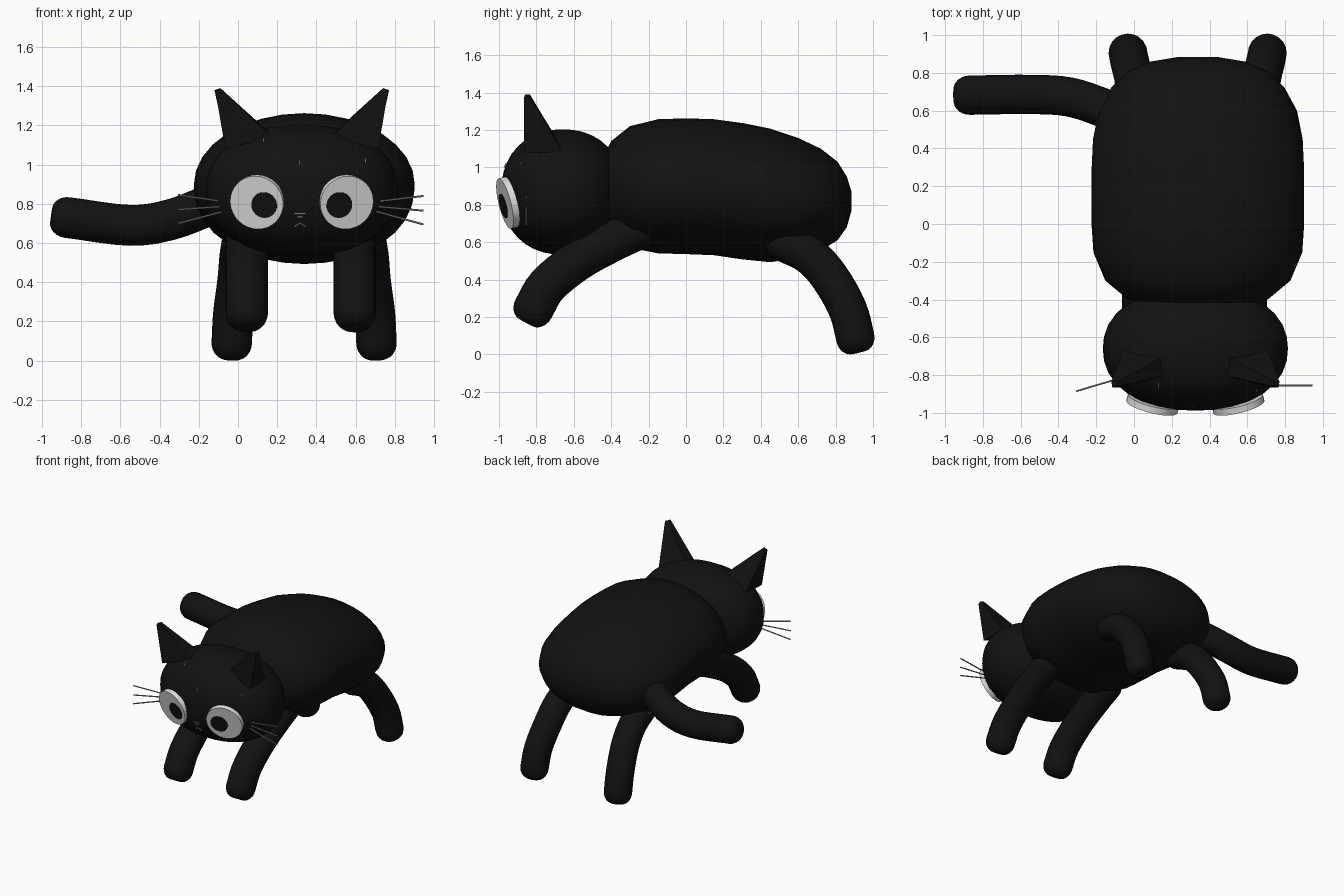
import bpy, bmesh, math
from mathutils import Vector

if "Cube" in bpy.data.objects:
    bpy.data.objects.remove(bpy.data.objects["Cube"])

def material(name, v):
    m = bpy.data.materials.new(name)
    m.diffuse_color = (v, v, v, 1)
    m.use_nodes = True
    m.node_tree.nodes["Principled BSDF"].inputs["Base Color"].default_value = m.diffuse_color
    return m

BLACK = material("black fur", 0.006)
WHITE = material("eye white", 0.75)
GREY = material("whisker grey", 0.35)

def finish(name, bm, mat, angle=50):
    bmesh.ops.recalc_face_normals(bm, faces=bm.faces)
    me = bpy.data.meshes.new(name)
    bm.to_mesh(me)
    bm.free()
    me.materials.append(mat)
    ob = bpy.data.objects.new(name, me)
    bpy.context.collection.objects.link(ob)
    bpy.ops.object.select_all(action='DESELECT')
    ob.select_set(True)
    bpy.context.view_layer.objects.active = ob
    bpy.ops.object.shade_smooth_by_angle(angle=math.radians(angle))
    return ob

def skin(name, rings, mat, angle=50):
    """Join equal rings of points into a closed surface."""
    bm = bmesh.new()
    rows = [[bm.verts.new(p) for p in r] for r in rings]
    n = len(rows[0])
    for a, b in zip(rows, rows[1:]):
        for i in range(n):
            j = (i + 1) % n
            bm.faces.new((a[i], a[j], b[j], b[i]))
    bm.faces.new(rows[0])
    bm.faces.new(rows[-1])
    return finish(name, bm, mat, angle)

def ring(center, u, v, n):
    return [center + u * math.cos(t) + v * math.sin(t)
            for t in (2 * math.pi * i / n for i in range(n))]

def spline(pts, steps=4):
    p = [Vector(q) for q in pts]
    p = [2 * p[0] - p[1]] + p + [2 * p[-1] - p[-2]]
    out = []
    for a, b, c, d in zip(p, p[1:], p[2:], p[3:]):
        for s in range(steps):
            t = s / steps
            out.append(0.5 * (2 * b + (c - a) * t + (2 * a - 5 * b + 4 * c - d) * t * t
                              + (3 * b - a - 3 * c + d) * t ** 3))
    return out + [p[-2]]

def limb(name, pts, r, side):
    """Round-ended tube; the end points are the extreme tips."""
    path = spline(pts)
    n = len(path)
    frames = []
    for i, p in enumerate(path):
        t = (path[min(i + 1, n - 1)] - path[max(i - 1, 0)]).normalized()
        u = (Vector(side) - t * t.dot(Vector(side))).normalized()
        frames.append((p, t, u, t.cross(u)))
    rings = []
    cap = [(math.sin(a), math.cos(a)) for a in (math.pi * k / 12 for k in range(6))]
    def add(f, off, s):
        p, t, u, v = f
        rings.append(ring(p + t * off, u * r * s, v * r * s, 20))
    for s, c in [(0.35 + 0.65 * s, c) for s, c in cap]:
        add(frames[0], -0.8 * r * c, s)
    for f in frames:
        add(f, 0, 1)
    for s, c in reversed([(0.35 + 0.65 * s, c) for s, c in cap]):
        add(frames[-1], 0.8 * r * c, s)
    return skin(name, rings, BLACK)

def rod(name, a, b, r, mat):
    a, b = Vector(a), Vector(b)
    t = (b - a).normalized()
    u = t.cross(Vector((0, 1, 0))).normalized() * r
    v = t.cross(u)
    return skin(name, [ring(a, u, v, 6), ring(b, u, v, 6)], mat)

# Body: elliptical sections along y (y, half width, bottom, top)
sections = [(-.465, .07, .84, .97), (-.45, .18, .75, 1.04), (-.4, .37, .65, 1.14),
            (-.3, .49, .57, 1.22), (-.15, .553, .54, 1.257), (0, .563, .536, 1.262),
            (.15, .563, .53, 1.257), (.3, .562, .508, 1.237), (.45, .555, .493, 1.207),
            (.6, .525, .515, 1.157), (.72, .46, .555, 1.1), (.81, .37, .61, 1.03),
            (.86, .25, .68, .95), (.885, .1, .77, .87)]
body = skin("body", [ring(Vector((.338, y, (lo + hi) / 2)), Vector((w, 0, 0)),
                          Vector((0, 0, (hi - lo) / 2)), 32)
                     for y, w, lo, hi in sections], BLACK)

# Head: slightly boxy ellipsoid
HC, HR, E = Vector((.325, -.66, .868)), Vector((.49, .328, .335)), 2.2
bm = bmesh.new()
bmesh.ops.create_uvsphere(bm, u_segments=32, v_segments=20, radius=1)
for v in bm.verts:
    k = sum(abs(c) ** E for c in v.co) ** (-1 / E)
    v.co = HC + v.co * k * HR
finish("head", bm, BLACK)

def face_y(x, z):
    q = 1 - abs((x - HC.x) / HR.x) ** E - abs((z - HC.z) / HR.z) ** E
    return HC.y - HR.y * max(q, 0) ** (1 / E)

for s, side in ((-1, "left"), (1, "right")):
    # Ears: leaning pyramids with a small blunt tip
    def ex(d):
        return HC.x + s * d
    base = [(.39, -.865, 1.08), (.15, -.80, 1.14), (.15, -.69, 1.15), (.38, -.66, 1.08)]
    tip = [(.44, -.865, 1.375), (.415, -.86, 1.39), (.415, -.835, 1.39), (.445, -.835, 1.38)]
    skin(side + "_ear", [[(ex(d), y, z) for d, y, z in q] for q in (base, tip)], BLACK, 30)

    # Eyes: thin tilted discs with pupil plates
    nrm = Vector((s * .25, -1, -.25)).normalized()
    u = nrm.cross(Vector((0, 0, 1))).normalized()
    v = u.cross(nrm)
    c = Vector((HC.x + s * .229, -.963, .807))
    rx = .139
    skin(side + "_eye", [ring(c + nrm * o, u * rx, v * rx, 32) for o in (-.03, .006)], WHITE, 30)
    px, pz = HC.x + s * .19, .795
    py = c.y - (nrm.x * (px - c.x) + nrm.z * (pz - c.z)) / nrm.y
    pc = Vector((px, py, pz))
    skin(side + "_pupil", [ring(pc + nrm * o, u * .067, v * .067, 24) for o in (.005, .01)], BLACK, 30)

    # Legs
    fx = .045 if s < 0 else .595
    limb(side + "_front_leg", [(fx, -.815, .245), (fx, -.74, .37), (fx, -.58, .50),
                               (fx, -.40, .60), (fx, -.25, .67)], .108, (1, 0, 0))
    rx0 = -.032 if s < 0 else .706
    m = -s
    limb(side + "_rear_leg", [(rx0, .905, .09), (rx0 + m * .008, .865, .24),
                              (rx0 + m * .03, .77, .41), (rx0 + m * .04, .66, .53),
                              (rx0 + m * .05, .52, .60)], .103, (1, 0, 0))

# Tail
limb("tail", [(-.87, .682, .73), (-.55, .686, .69), (-.34, .672, .72),
              (-.15, .61, .79), (.02, .54, .84)], .104, (0, 1, 0))

# Whiskers
for i, (za, zb) in enumerate(((.81, .845), (.787, .77), (.762, .70))):
    rod("left_whisker_%d" % i, (-.07, -.815, za), (-.305, -.885, zb), .005, GREY)
    rod("right_whisker_%d" % i, (.70, -.855, za), (.945, -.855, zb - .005), .005, GREY)

# Nose and mouth strokes, plus tiny forehead glints
def stroke(name, x1, z1, x2, z2, r=.004):
    rod(name, (x1, face_y(x1, z1) - .003, z1), (x2, face_y(x2, z2) - .003, z2), r, GREY)

stroke("nose_top", .285, .75, .345, .75)
stroke("nose_tip", .30, .732, .33, .732)
stroke("left_mouth", .287, .682, .316, .702)
stroke("right_mouth", .316, .702, .345, .682)
for i, (x, z) in enumerate(((.13, 1.125), (.315, 1.01), (.65, 1.02))):
    stroke("forehead_glint_%d" % i, x, z - .01, x, z + .01, .003)
